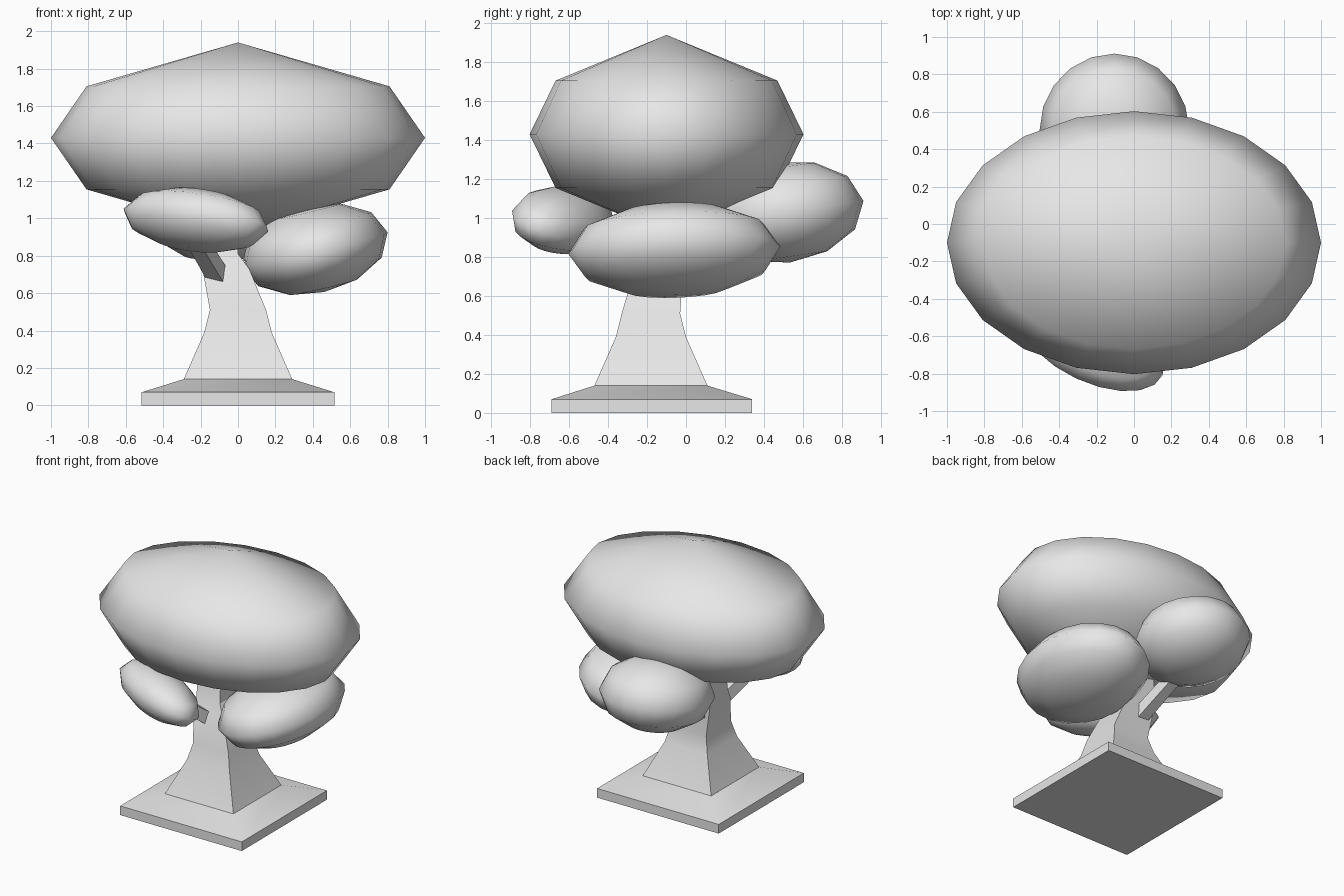
import bpy, bmesh
from math import radians, sin, cos, pi
from mathutils import Vector, Euler

cube = bpy.data.objects.get("Cube")
if cube:
    bpy.data.objects.remove(cube, do_unlink=True)

grey = bpy.data.materials.new("light_grey")
grey.use_nodes = True
grey.diffuse_color = (0.8, 0.8, 0.8, 1)
grey.node_tree.nodes["Principled BSDF"].inputs["Base Color"].default_value = (0.8, 0.8, 0.8, 1)


def finish(name, bm, smooth_angle):
    """Turn a bmesh into a shaded object."""
    bmesh.ops.recalc_face_normals(bm, faces=bm.faces)
    mesh = bpy.data.meshes.new(name)
    bm.to_mesh(mesh)
    bm.free()
    mesh.materials.append(grey)
    obj = bpy.data.objects.new(name, mesh)
    bpy.context.collection.objects.link(obj)
    bpy.ops.object.select_all(action='DESELECT')
    obj.select_set(True)
    bpy.context.view_layer.objects.active = obj
    bpy.ops.object.shade_smooth_by_angle(angle=radians(smooth_angle))
    return obj


def loft(name, rings, smooth_angle):
    """Skin a list of equal point rings and cap both ends."""
    bm = bmesh.new()
    loops = [[bm.verts.new(p) for p in ring] for ring in rings]
    n = len(loops[0])
    for a, b in zip(loops, loops[1:]):
        for i in range(n):
            j = (i + 1) % n
            bm.faces.new((a[i], a[j], b[j], b[i]))
    bm.faces.new(loops[0])
    bm.faces.new(loops[-1])
    return finish(name, bm, smooth_angle)


def foliage(name, centre, radii, tilt, profile, sides=20):
    """Lathe a half profile into a rounded clump; profile is (radius, height)."""
    bm = bmesh.new()
    rows = []
    for r, h in profile:
        count = sides if r > 0 else 1
        rows.append([bm.verts.new((r * cos(2 * pi * i / sides),
                                   r * sin(2 * pi * i / sides), h)) for i in range(count)])
    for a, b in zip(rows, rows[1:]):
        for i in range(sides):
            j = (i + 1) % sides
            if len(a) == 1:
                bm.faces.new((a[0], b[i], b[j]))
            elif len(b) == 1:
                bm.faces.new((a[i], a[j], b[0]))
            else:
                bm.faces.new((a[i], a[j], b[j], b[i]))
    rot = Euler([radians(t) for t in tilt]).to_matrix()
    for v in bm.verts:
        v.co = rot @ Vector(c * r for c, r in zip(v.co, radii)) + Vector(centre)
    return finish(name, bm, 100)


def square(cx, cy, z, half):
    return [(cx + sx * half, cy + sy * half, z)
            for sx, sy in ((-1, -1), (1, -1), (1, 1), (-1, 1))]


def branch(name, start, end, r0, r1):
    """Square tapered strut between two points."""
    start, end = Vector(start), Vector(end)
    axis = (end - start).normalized()
    u = axis.cross(Vector((0, 0, 1))).normalized()
    v = axis.cross(u)
    rings = [[p + r * (a * u + b * v) for a, b in ((-1, -1), (1, -1), (1, 1), (-1, 1))]
             for p, r in ((start, r0), (end, r1))]
    return loft(name, rings, 20)


# Square base slab
loft("base_slab", [square(0, -0.175, z, 0.515) for z in (0, 0.07)], 20)

# Flared trunk leaning up into the crown
sections = [(0, -0.175, 0.07, 0.515), (0, -0.18, 0.14, 0.29), (0, -0.18, 0.39, 0.18),
            (0, -0.18, 0.51, 0.15), (-0.065, -0.14, 0.73, 0.125),
            (-0.1, -0.12, 0.81, 0.1), (-0.1, -0.1, 1.1, 0.09)]
loft("trunk", [square(*s) for s in sections], 25)

# Branches reaching the side clumps
branch("front_branch", (-0.1, -0.22, 0.68), (-0.25, -0.55, 0.93), 0.045, 0.04)
branch("back_branch", (-0.1, -0.05, 0.68), (-0.15, 0.38, 0.92), 0.045, 0.04)
branch("side_branch", (-0.02, -0.13, 0.7), (0.3, -0.08, 0.85), 0.05, 0.04)

# Broad crown with shallow pointed top and bottom
crown_profile = [(0, -1), (0.81, -0.54), (1, 0), (0.81, 0.54), (0, 1)]
foliage("crown", (0, -0.1, 1.43), (1, 0.703, 0.51), (0, 0, 0), crown_profile)

# Smaller rounded clumps around the trunk
lat = [radians(a) for a in (-90, -62, -32, 0, 32, 62, 90)]
clump_profile = [(max(0, round(cos(a), 4)), sin(a)) for a in lat]
foliage("side_clump", (0.41, -0.06, 0.835), (0.4, 0.545, 0.235), (2, -13, 0), clump_profile)
foliage("front_clump", (-0.225, -0.63, 0.99), (0.42, 0.23, 0.16), (-22, 5, -25), clump_profile)
foliage("back_clump", (-0.105, 0.5, 1.03), (0.4, 0.415, 0.26), (8, 0, 0), clump_profile)
